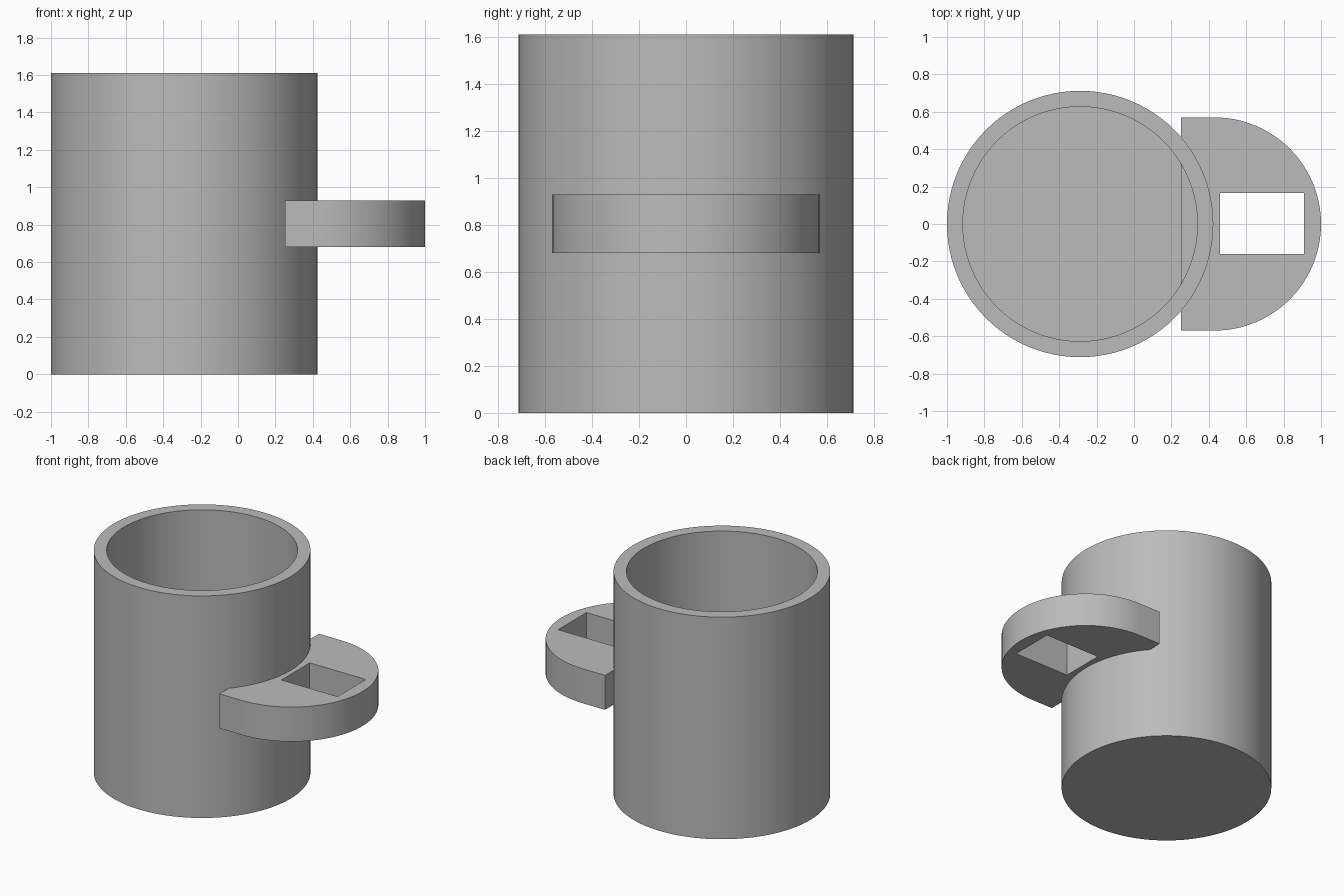
import bpy, bmesh
from math import sin, cos, pi, radians

default = bpy.data.objects.get("Cube")
if default:
    bpy.data.objects.remove(default, do_unlink=True)

# Single plain grey
grey = bpy.data.materials.new("plain grey")
grey.use_nodes = True
colour = (0.5, 0.5, 0.5, 1)
grey.diffuse_color = colour
grey.node_tree.nodes["Principled BSDF"].inputs["Base Color"].default_value = colour


def finish(bm, name):
    """Turn a bmesh into a smooth object with sharp edges kept."""
    bmesh.ops.recalc_face_normals(bm, faces=bm.faces)
    mesh = bpy.data.meshes.new(name)
    bm.to_mesh(mesh)
    bm.free()
    mesh.materials.append(grey)
    obj = bpy.data.objects.new(name, mesh)
    bpy.context.collection.objects.link(obj)
    bpy.ops.object.select_all(action="DESELECT")
    obj.select_set(True)
    bpy.context.view_layer.objects.active = obj
    bpy.ops.object.shade_smooth_by_angle(angle=radians(30))
    return obj


# Cup: open cylinder with a thick wall and floor, lathed from rings
CUP_X, OUTER, INNER, HEIGHT, FLOOR = -0.288, 0.712, 0.627, 1.61, 0.09
SIDES = 96
bm = bmesh.new()
rings = []
for r, z in ((OUTER, 0), (OUTER, HEIGHT), (INNER, HEIGHT), (INNER, FLOOR)):
    rings.append([bm.verts.new((CUP_X + r * cos(2 * pi * i / SIDES),
                                r * sin(2 * pi * i / SIDES), z))
                  for i in range(SIDES)])
for low, high in zip(rings, rings[1:]):
    for i in range(SIDES):
        j = (i + 1) % SIDES
        bm.faces.new((low[i], low[j], high[j], high[i]))
bm.faces.new(rings[0])
bm.faces.new(rings[-1])
finish(bm, "cup_body")

# Handle: D-shaped slab with a rectangular finger hole, inner end inside the cup
BOTTOM, TOP, R, ARC_X, INNER_X, STEPS = 0.68, 0.93, 0.57, 0.43, 0.25, 48
outline = [(INNER_X, -R)]
for i in range(STEPS + 1):
    a = -pi / 2 + pi * i / STEPS
    outline.append((ARC_X + R * cos(a), R * sin(a)))
outline.append((INNER_X, R))
hole = [(0.46, -0.16), (0.91, -0.16), (0.91, 0.165), (0.46, 0.165)]

bm = bmesh.new()
for loop in (outline, hole):
    verts = [bm.verts.new((x, y, BOTTOM)) for x, y in loop]
    for a, b in zip(verts, verts[1:] + verts[:1]):
        bm.edges.new((a, b))
bmesh.ops.triangle_fill(bm, edges=bm.edges[:], use_beauty=True, normal=(0, 0, 1))
slab = bmesh.ops.extrude_face_region(bm, geom=bm.faces[:], use_keep_orig=True)
top = [g for g in slab["geom"] if isinstance(g, bmesh.types.BMVert)]
bmesh.ops.translate(bm, verts=top, vec=(0, 0, TOP - BOTTOM))
finish(bm, "handle")
